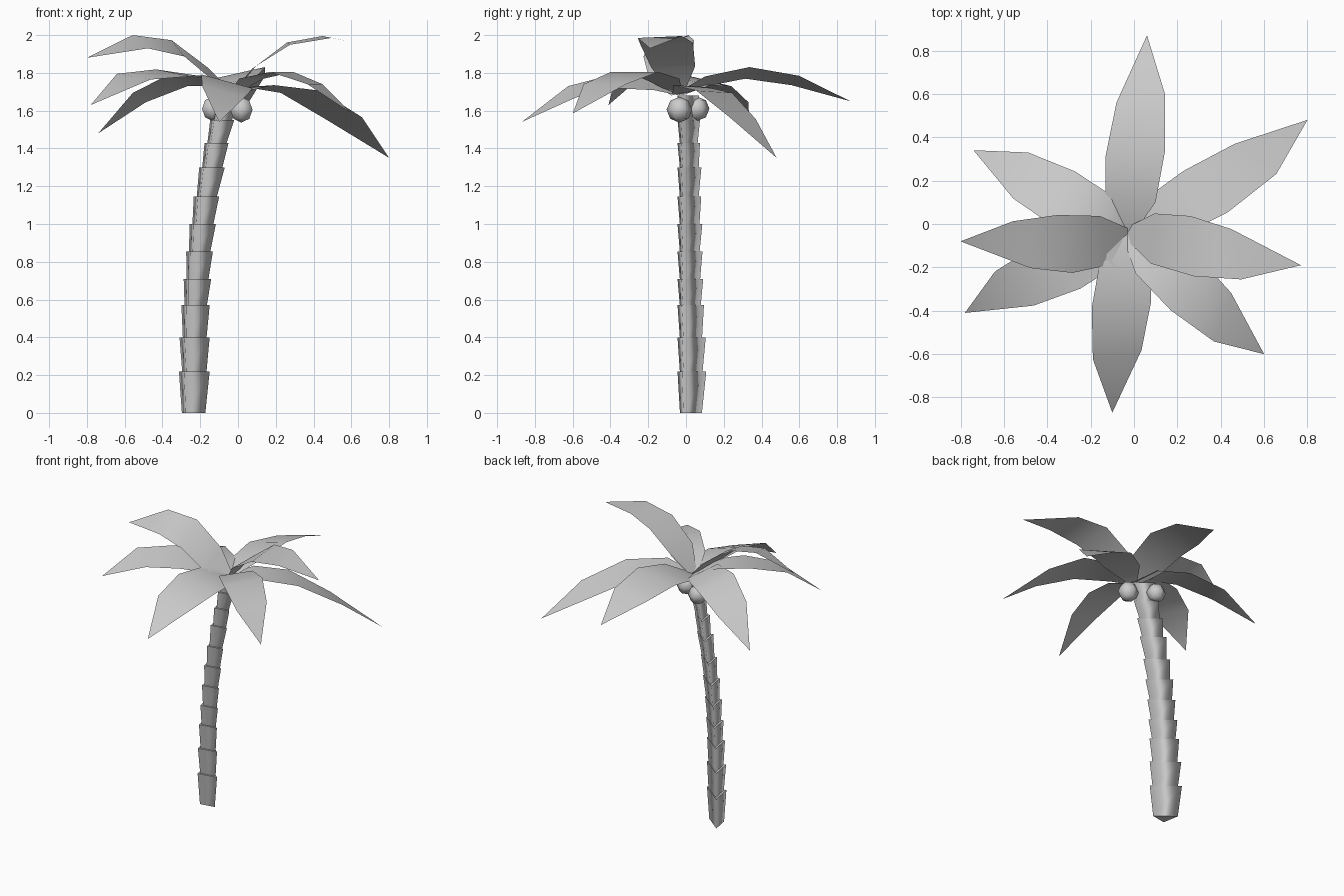
import bpy, bmesh
from math import cos, sin, radians
from mathutils import Vector

if "Cube" in bpy.data.objects:
    bpy.data.objects.remove(bpy.data.objects["Cube"])


def make_object(name, bm):
    bmesh.ops.recalc_face_normals(bm, faces=bm.faces[:])
    for f in bm.faces:
        f.smooth = True
    me = bpy.data.meshes.new(name)
    bm.to_mesh(me)
    bm.free()
    ob = bpy.data.objects.new(name, me)
    bpy.context.collection.objects.link(ob)
    return ob


# Trunk: flared three-sided collars stacked along a leaning curve
# each rim: height, left x, right x
RIMS = [(0.22, -0.31, -0.15), (0.40, -0.307, -0.15), (0.57, -0.297, -0.15),
        (0.71, -0.285, -0.142), (0.855, -0.272, -0.133), (1.0, -0.255, -0.117),
        (1.145, -0.232, -0.10), (1.30, -0.203, -0.07), (1.43, -0.175, -0.05),
        (1.55, -0.145, -0.02), (1.68, -0.12, 0.0)]
TURN = radians(10)


def ring(bm, z, x0, x1, y0):
    """Right-angled triangle turned by TURN, filling x0..x1 from y0 back."""
    a = (x1 - x0) / (cos(TURN) + sin(TURN))
    c = Vector((x0 + a * sin(TURN), y0, z))
    u = Vector((cos(TURN), sin(TURN), 0)) * a
    v = Vector((-sin(TURN), cos(TURN), 0)) * a * 1.12
    return [bm.verts.new(p) for p in (c, c + u, c + v)]


bottom = (0.0, -0.295, -0.173)
for i, (z, x0, x1) in enumerate(RIMS):
    bm = bmesh.new()
    low = ring(bm, *bottom, -0.032)
    top = ring(bm, z, x0, x1, -0.045)
    caps = [bm.faces.new(low[::-1]), bm.faces.new(top)]
    for k in range(3):
        n = (k + 1) % 3
        bm.faces.new((low[k], low[n], top[n], top[k]))
    for cap in caps:                       # crisp rims, smooth sides
        for e in cap.edges:
            e.smooth = False
    make_object(f"trunk_segment_{i + 1}", bm)
    inset = (x1 - x0) * 0.11
    bottom = (z - 0.01, x0 + inset, x1 - inset)

# Coconuts under the crown
for i, (p, r) in enumerate([((0.018, -0.035, 1.605), 0.068),
                            ((-0.135, 0.06, 1.61), 0.064)]):
    bm = bmesh.new()
    bmesh.ops.create_uvsphere(bm, u_segments=6, v_segments=4, radius=r)
    bmesh.ops.translate(bm, verts=bm.verts[:], vec=p)
    make_object(f"coconut_{i + 1}", bm)

# Fronds: tip x, tip y, heights of three sections and the tip,
# roll (left edge above right), extra skew of right edge, sideways shift, reach
FRONDS = [
    (0.06, 0.87, 1.755, 1.80, 1.76, 1.65, -0.05, 0.0, 0.0, 1.0),
    (0.80, 0.48, 1.73, 1.70, 1.56, 1.35, -0.01, 0.03, -0.025, 1.0),
    (0.77, -0.19, 1.83, 1.955, 1.99, 1.93, 0.01, 0.03, -0.005, 0.9),
    (0.60, -0.60, 1.77, 1.805, 1.74, 1.585, 0.0, 0.03, 0.0, 1.0),
    (-0.10, -0.87, 1.74, 1.755, 1.70, 1.54, -0.06, 0.0, 0.0, 1.0),
    (-0.78, -0.41, 1.77, 1.80, 1.78, 1.63, -0.03, 0.03, 0.0, 1.0),
    (-0.80, -0.08, 1.79, 1.93, 1.965, 1.88, -0.07, 0.01, 0.03, 0.93),
    (-0.74, 0.34, 1.76, 1.76, 1.67, 1.48, 0.05, -0.02, 0.0, 1.04),
]
HUB = Vector((-0.03, -0.04, 0))
SECTIONS = [(0.0, 0.03), (0.16, 0.115), (0.41, 0.135), (0.69, 0.11)]

for i, (tx, ty, z1, z2, z3, zt, roll, skew, shift, reach) in enumerate(FRONDS):
    bm = bmesh.new()
    tip = Vector((tx, ty, 0))
    along = (tip - HUB).normalized()
    side = Vector((-along.y, along.x, 0))
    prev = None
    for (t, w), z in zip(SECTIONS, (1.69, z1, z2, z3)):
        t *= reach
        k = w / 0.11
        c = HUB.lerp(tip, t) + side * shift * k + Vector((0, 0, z))
        off = side * w + Vector((0, 0, roll / 2 * k))
        ahead = along * (0.02 + skew) * min(t * 2, 1)
        back = along * -0.04 * min(t * 2, 1)
        pair = [bm.verts.new(c + off + back), bm.verts.new(c - off + ahead)]
        if prev:
            bm.faces.new((prev[0], prev[1], pair[1], pair[0]))
        prev = pair
    end = bm.verts.new((tx, ty, zt))
    bm.faces.new((prev[0], prev[1], end))
    make_object(f"frond_{i + 1}", bm)
